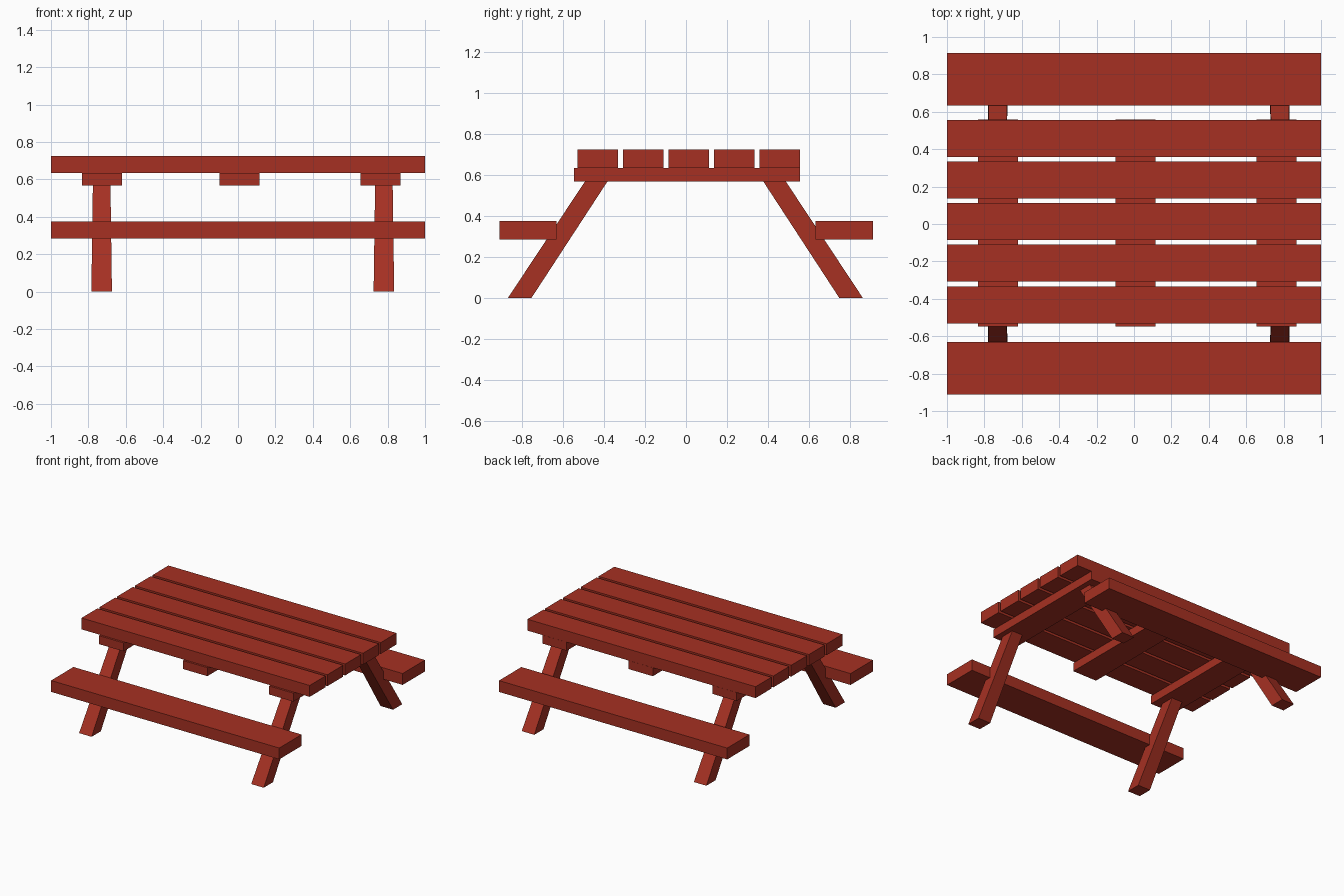
import bpy, bmesh

if "Cube" in bpy.data.objects:
    bpy.data.objects.remove(bpy.data.objects["Cube"])

paint = bpy.data.materials.new("red_paint")
paint.diffuse_color = (0.38, 0.03, 0.016, 1)
paint.use_nodes = True
paint.node_tree.nodes["Principled BSDF"].inputs["Base Color"].default_value = paint.diffuse_color


def loft(name, bottom, top):
    """Straight solid between two level rectangles given as (x0, x1, y0, y1, z)."""
    bm = bmesh.new()
    rings = []
    for x0, x1, y0, y1, z in (bottom, top):
        rings.append([bm.verts.new((x, y, z))
                      for x, y in ((x0, y0), (x1, y0), (x1, y1), (x0, y1))])
    lo, hi = rings
    bm.faces.new(lo[::-1])
    bm.faces.new(hi)
    for i in range(4):
        j = (i + 1) % 4
        bm.faces.new((lo[i], lo[j], hi[j], hi[i]))
    bmesh.ops.recalc_face_normals(bm, faces=bm.faces)
    mesh = bpy.data.meshes.new(name)
    bm.to_mesh(mesh)
    bm.free()
    mesh.materials.append(paint)
    obj = bpy.data.objects.new(name, mesh)
    bpy.context.collection.objects.link(obj)
    return obj


def board(name, x0, x1, y0, y1, z0, z1):
    return loft(name, (x0, x1, y0, y1, z0), (x0, x1, y0, y1, z1))


# Five table top planks
for i in range(5):
    y = 0.013 + (i - 2) * 0.2225
    board(f"top_plank_{i + 1}", -1, 1, y - 0.099, y + 0.099, 0.635, 0.725)

# Three cross beams under the top
for i, x in enumerate((-0.728, 0.007, 0.762)):
    board(f"cross_beam_{i + 1}", x - 0.107, x + 0.107, -0.547, 0.558, 0.568, 0.635)

# Bench seats
board("front_bench", -1, 1, -0.912, -0.632, 0.285, 0.375)
board("back_bench", -1, 1, 0.633, 0.913, 0.285, 0.375)

# Four slanted legs, slightly tapered towards the top
for x_name, x in (("left", -0.729), ("right", 0.78)):
    for y_name, s in (("front", -1), ("back", 1)):
        off = -0.003
        foot = sorted((s * 0.867 + off, s * 0.752 + off))
        head = sorted((s * 0.490 + off, s * 0.380 + off))
        loft(f"{y_name}_{x_name}_leg",
             (x - 0.055, x + 0.055, *foot, 0),
             (x - 0.047, x + 0.047, *head, 0.57))
